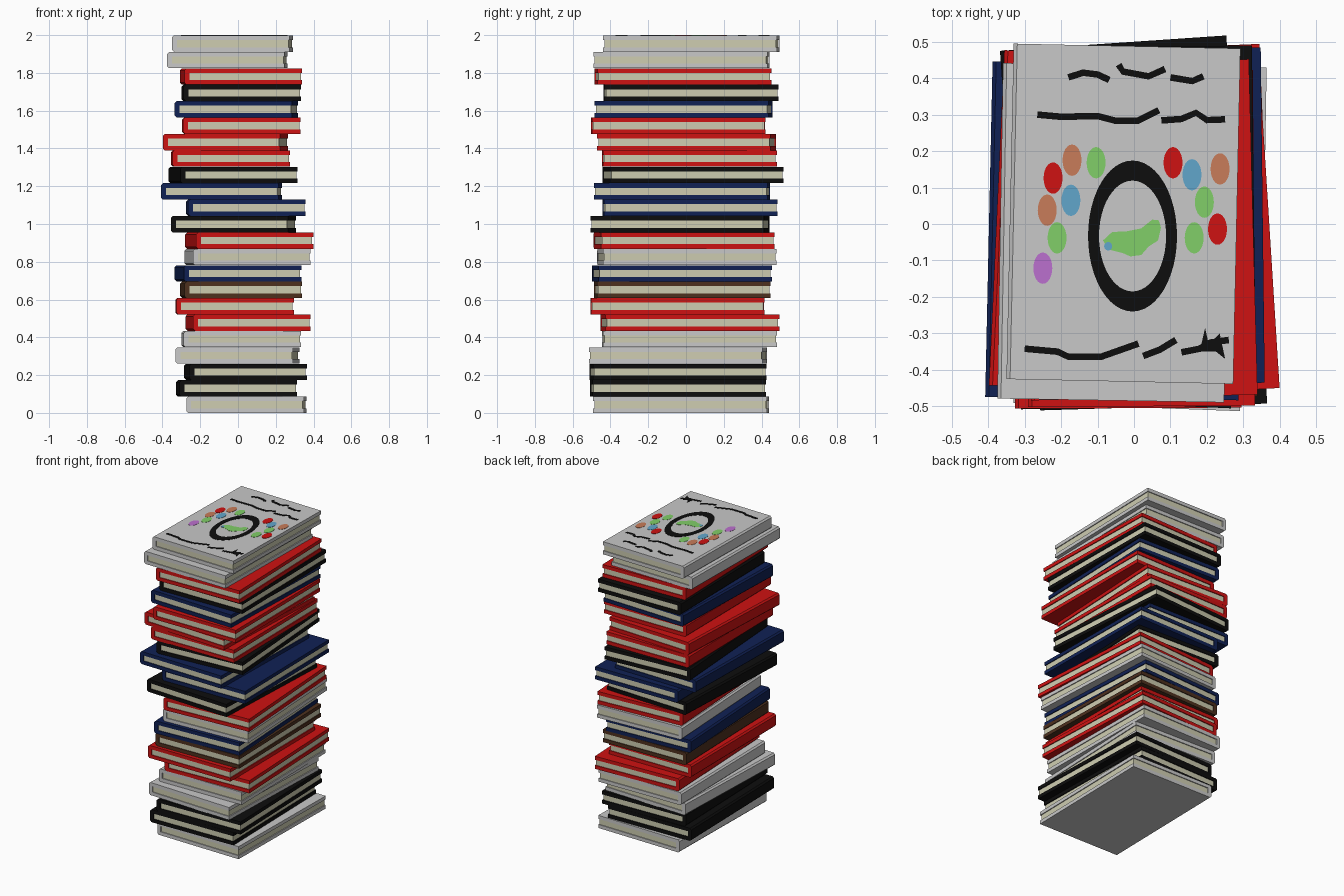
import bpy, bmesh, math

if "Cube" in bpy.data.objects:
    bpy.data.objects.remove(bpy.data.objects["Cube"])

def mat(name, r, g, b):
    m = bpy.data.materials.new(name)
    m.diffuse_color = (r, g, b, 1)
    m.use_nodes = True
    m.node_tree.nodes["Principled BSDF"].inputs["Base Color"].default_value = m.diffuse_color
    return m

M = {
    'white': mat('white', .58, .58, .58), 'black': mat('black', .004, .004, .004),
    'red': mat('red', .62, .006, .006), 'navy': mat('navy', .005, .015, .09),
    'brown': mat('brown', .075, .03, .013), 'page': mat('page_cream', .62, .61, .44),
    'green': mat('green', .22, .62, .14), 'blue': mat('light_blue', .12, .38, .6),
    'salmon': mat('salmon', .58, .2, .1), 'purple': mat('purple', .5, .16, .62)}

W, D = .622, .92          # book width and depth
N = 23
PITCH = 1.9985 / N        # height of one book
T = PITCH - .0006
COVER, SPINE, BEV = .024, .026, .010

def finish(name, bm, color):
    bmesh.ops.recalc_face_normals(bm, faces=bm.faces)
    me = bpy.data.meshes.new(name)
    bm.to_mesh(me)
    bm.free()
    me.materials.append(M[color])
    ob = bpy.data.objects.new(name, me)
    bpy.context.collection.objects.link(ob)
    return ob

def extrude(name, outline, vec, color):
    """Solid made by pushing a closed outline along a vector."""
    bm = bmesh.new()
    f = bm.faces.new([bm.verts.new(p) for p in outline])
    r = bmesh.ops.extrude_face_region(bm, geom=[f], use_keep_orig=True)
    bmesh.ops.translate(bm, vec=vec, verts=[v for v in r['geom'] if isinstance(v, bmesh.types.BMVert)])
    return finish(name, bm, color)

def book(i, color, x, y, ang):
    z, w, d = i * PITCH, W / 2, D / 2
    # C-shaped cover with chamfered spine on the left
    prof = [(w, 0), (w, COVER), (-w + SPINE, COVER), (-w + SPINE, T - COVER), (w, T - COVER),
            (w, T), (-w + BEV, T), (-w, T - BEV), (-w, BEV), (-w + BEV, 0)]
    cover = extrude('book_cover_%02d' % (i + 1), [(a, -d, b) for a, b in prof], (0, D, 0), color)
    # page block
    e = .006
    x0, x1, z0, z1 = -w + SPINE - .002, w - e, COVER - .001, T - COVER + .001
    pages = extrude('book_pages_%02d' % (i + 1),
                    [(x0, -d + e, z0), (x1, -d + e, z0), (x1, -d + e, z1), (x0, -d + e, z1)],
                    (0, D - 2 * e, 0), 'page')
    for ob in (cover, pages):
        ob.location = (x, y, z)
        ob.rotation_euler.z = ang

# stack from the bottom up: colour, x, y, turn
BOOKS = [
    ('white', .045, -.026, -.017), ('black', -.008, -.042, .02), ('black', .04, -.042, .03),
    ('white', -.003, -.042, -.037), ('white', .018, .018, .012), ('red', .053, .021, .043),
    ('red', -.018, -.045, .005), ('brown', .016, -.019, .025), ('navy', 0, -.021, .053),
    ('white', .05, .005, .05), ('red', .06, -.01, .063), ('black', -.024, -.032, -.045),
    ('navy', .042, .021, .012), ('navy', -.087, -.021, -.022), ('black', -.026, .037, .068),
    ('red', -.04, .018, .01), ('red', -.066, .003, -.046), ('red', .018, -.04, .006),
    ('navy', -.008, -.013, -.035), ('black', .018, .026, .012), ('red', .016, -.016, .026),
    ('white', -.056, -.024, -.017), ('white', -.029, .028, -.0215)]
for i, b in enumerate(BOOKS):
    book(i, *b)

# ---- painted decoration on the top cover, as thin plates ----
ZT = N * PITCH - .001

def ellipse(cx, cy, rx, ry, n=24):
    return [(cx + rx * math.cos(2 * math.pi * k / n), cy + ry * math.sin(2 * math.pi * k / n)) for k in range(n)]

def plate(name, pts, color, h=.002):
    return extrude(name, [(a, b, ZT) for a, b in pts], (0, 0, h), color)

def stroke(name, pts, w=.009):
    """Ribbon of even width along a path."""
    left, right = [], []
    for k, (px, py) in enumerate(pts):
        a, b = pts[max(k - 1, 0)], pts[min(k + 1, len(pts) - 1)]
        dx, dy = b[0] - a[0], b[1] - a[1]
        l = math.hypot(dx, dy)
        left.append((px - dy / l * w, py + dx / l * w))
        right.append((px + dy / l * w, py - dx / l * w))
    plate(name, left + right[::-1], 'black')

# coloured oval dots
DOTS = [('red', -.222, .126), ('salmon', -.17, .175), ('green', -.104, .168), ('blue', -.173, .065),
        ('salmon', -.238, .038), ('green', -.211, -.038), ('purple', -.25, -.121), ('red', .107, .168),
        ('blue', .159, .135), ('salmon', .236, .151), ('green', .193, .06), ('red', .229, -.014),
        ('green', .165, -.038)]
for k, (c, x, y) in enumerate(DOTS):
    plate('cover_dot_%02d' % (k + 1), ellipse(x, y, .026, .043), c)

# black oval ring
bm = bmesh.new()
n = 48
loops = [[bm.verts.new((x, y, z)) for x, y in ellipse(-.004, -.033, rx, ry, n)]
         for rx, ry, z in ((.122, .207, ZT), (.122, .207, ZT + .002), (.092, .152, ZT + .002), (.092, .152, ZT))]
for a in range(4):
    p, q = loops[a], loops[(a + 1) % 4]
    for k in range(n):
        bm.faces.new((p[k], p[(k + 1) % n], q[(k + 1) % n], q[k]))
finish('cover_ring', bm, 'black')

# green blob with a small blue spot
plate('cover_blob', [(-.085, -.045), (-.06, -.022), (-.02, -.02), (.02, -.012), (.05, .012), (.068, .01),
                     (.074, -.01), (.066, -.045), (.04, -.062), (.02, -.085), (-.01, -.089), (-.03, -.08),
                     (-.07, -.07)], 'green')
plate('cover_blob_spot', ellipse(-.071, -.061, .011, .012, 12), 'blue', .0025)

# wavy brush strokes
STROKES = [
    [(-.18, .402), (-.14, .415), (-.1, .41), (-.068, .395)],
    [(-.042, .437), (-.03, .418), (.04, .405), (.085, .425)],
    [(.1, .402), (.16, .392), (.19, .405)],
    [(-.265, .3), (-.2, .294), (-.1, .296), (-.05, .283), (.01, .283), (.068, .312)],
    [(.075, .284), (.13, .288), (.17, .305), (.2, .285), (.25, .287)],
    [(-.3, -.342), (-.21, -.35), (-.18, -.364), (-.09, -.364), (.012, -.328)],
    [(.025, -.362), (.07, -.345), (.115, -.318)],
    [(.13, -.352), (.18, -.342), (.21, -.325), (.26, -.318)]]
for k, s in enumerate(STROKES):
    stroke('cover_stroke_%02d' % (k + 1), s)
plate('cover_stroke_spike', [(.18, -.35), (.195, -.285), (.205, -.33), (.235, -.3), (.25, -.37), (.225, -.35)],
      'black', .0015)
